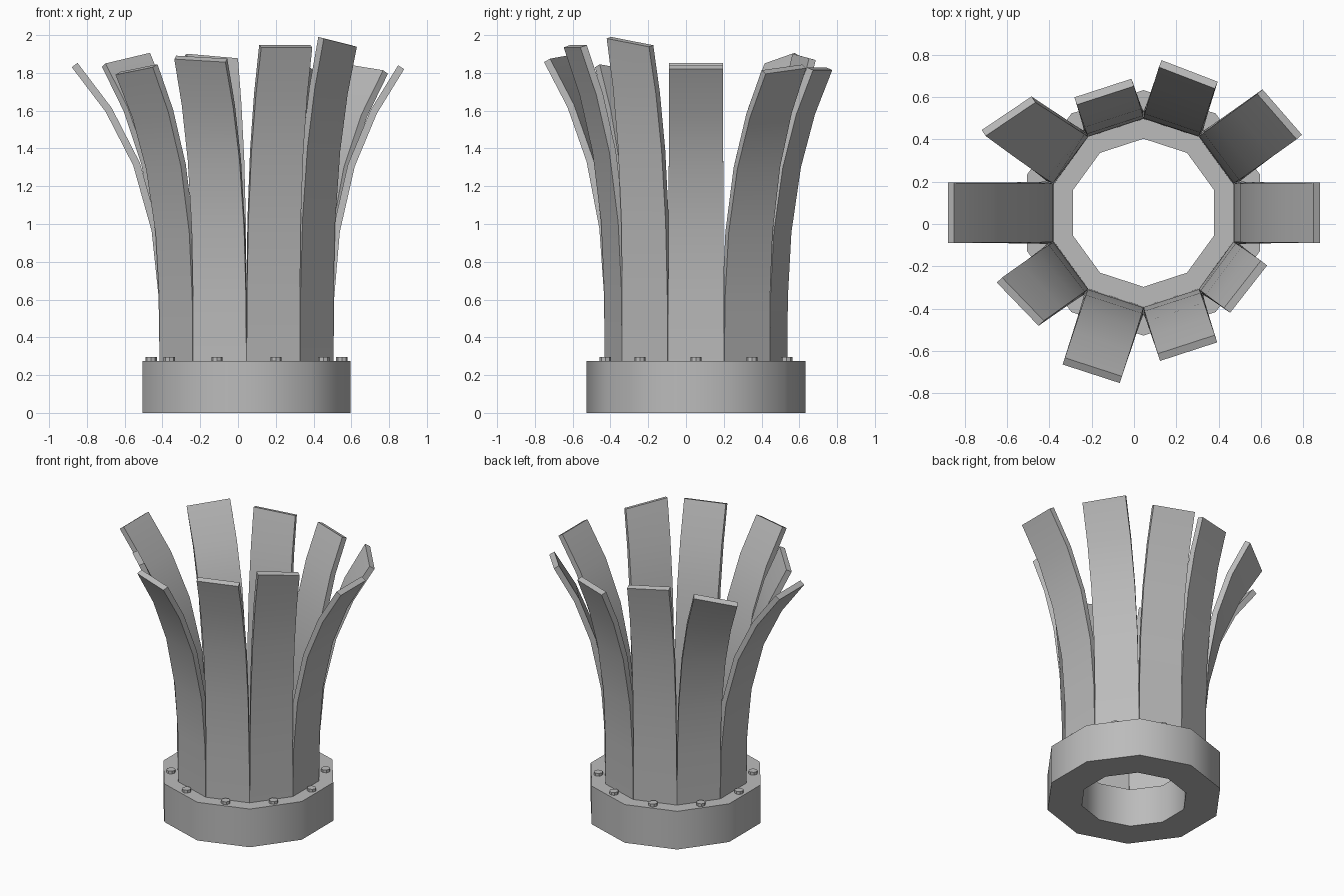
import bpy, bmesh, math
from mathutils import Vector, Matrix

cube = bpy.data.objects.get("Cube")
if cube:
    bpy.data.objects.remove(cube, do_unlink=True)

SIDES = 10
CENTRE = Vector((0.045, 0.053, 0))
RING_TOP = 0.275
STEP = math.tau / SIDES

grey = bpy.data.materials.new("plain_grey")
grey.use_nodes = True
colour = (0.5, 0.5, 0.5, 1)
grey.diffuse_color = colour
grey.node_tree.nodes["Principled BSDF"].inputs["Base Color"].default_value = colour


def finish(name, bm, smooth_angle):
    bmesh.ops.recalc_face_normals(bm, faces=bm.faces)
    mesh = bpy.data.meshes.new(name)
    bm.to_mesh(mesh)
    bm.free()
    mesh.materials.append(grey)
    obj = bpy.data.objects.new(name, mesh)
    obj.location = CENTRE
    bpy.context.collection.objects.link(obj)
    bpy.ops.object.select_all(action='DESELECT')
    obj.select_set(True)
    bpy.context.view_layer.objects.active = obj
    bpy.ops.object.shade_smooth_by_angle(angle=math.radians(smooth_angle))
    return obj


def bridge(bm, loops, closed):
    """Join equal-length vertex loops with quads, then close or cap the ends."""
    n = len(loops[0])
    pairs = list(zip(loops, loops[1:]))
    if closed:
        pairs.append((loops[-1], loops[0]))
    for a, b in pairs:
        for i in range(n):
            j = (i + 1) % n
            bm.faces.new((a[i], a[j], b[j], b[i]))
    if not closed:
        bm.faces.new(loops[0])
        bm.faces.new(loops[-1])


# Ten-sided base ring with an open middle
bm = bmesh.new()
loops = []
for r, z in ((0.58, 0), (0.58, RING_TOP), (0.35, RING_TOP), (0.35, 0)):
    loops.append([bm.verts.new((r * math.cos((i + 0.5) * STEP),
                                r * math.sin((i + 0.5) * STEP), z))
                  for i in range(SIDES)])
bridge(bm, loops, True)
finish("base_ring", bm, 40)


# Bent plank: rises from the ring and curls outward to its own tip
def plank(name, angle, tip_r, tip_z, roll, yaw):
    base_r, base_z, rows, thick = 0.46, RING_TOP - 0.02, 5, 0.038
    heights = (0, 0.23, 0.45, 0.67, 0.85, 1)
    path = [Vector((base_r + (tip_r - base_r) * t ** 3,
                    base_z + (tip_z - base_z) * t)) for t in heights]
    bm = bmesh.new()
    loops = []
    for k, t in enumerate(heights):
        tangent = (path[min(k + 1, rows)] - path[max(k - 1, 0)]).normalized()
        inward = Vector((-tangent.y, tangent.x)) * thick
        half = 0.149 - 0.007 * t
        turn = Matrix.Rotation(math.radians(yaw) * t * t, 3, 'Z')
        loop = []
        for depth, side in ((0, -1), (0, 1), (1, 1), (1, -1)):
            p = path[k] + inward * depth
            w = half - depth * thick * math.tan(STEP / 2) * (1 - t)
            local = turn @ Vector((p.x - path[k].x, side * w, 0))
            local += Vector((path[k].x, 0, p.y + side * roll * t * t))
            loop.append(bm.verts.new(Matrix.Rotation(angle, 3, 'Z') @ local))
        loops.append(loop)
    bridge(bm, loops, False)
    finish(name, bm, 40)


# Tip radius, tip height, roll and yaw of each plank, counter-clockwise from +x
tips = ((0.835, 1.82, 0, 0), (0.81, 1.81, 0.015, 5), (0.705, 1.815, 0, -3),
        (0.62, 1.88, 0.012, 0), (0.80, 1.86, -0.028, -20), (0.925, 1.83, 0, 0),
        (0.735, 1.81, 0.02, 8), (0.80, 1.865, -0.008, 0),
        (0.69, 1.935, 0, 0), (0.614, 1.96, -0.022, -2))
for i, tip in enumerate(tips):
    plank(f"plank_{i + 1}", i * STEP, *tip)

# Bolt heads on the rim, one in front of each plank
for i in range(SIDES):
    bm = bmesh.new()
    spot = Vector((0.505 * math.cos(i * STEP), 0.505 * math.sin(i * STEP), RING_TOP + 0.006))
    bmesh.ops.create_cone(bm, cap_ends=True, segments=8, radius1=0.03, radius2=0.03,
                          depth=0.028, matrix=Matrix.Translation(spot))
    finish(f"bolt_{i + 1}", bm, 30)
